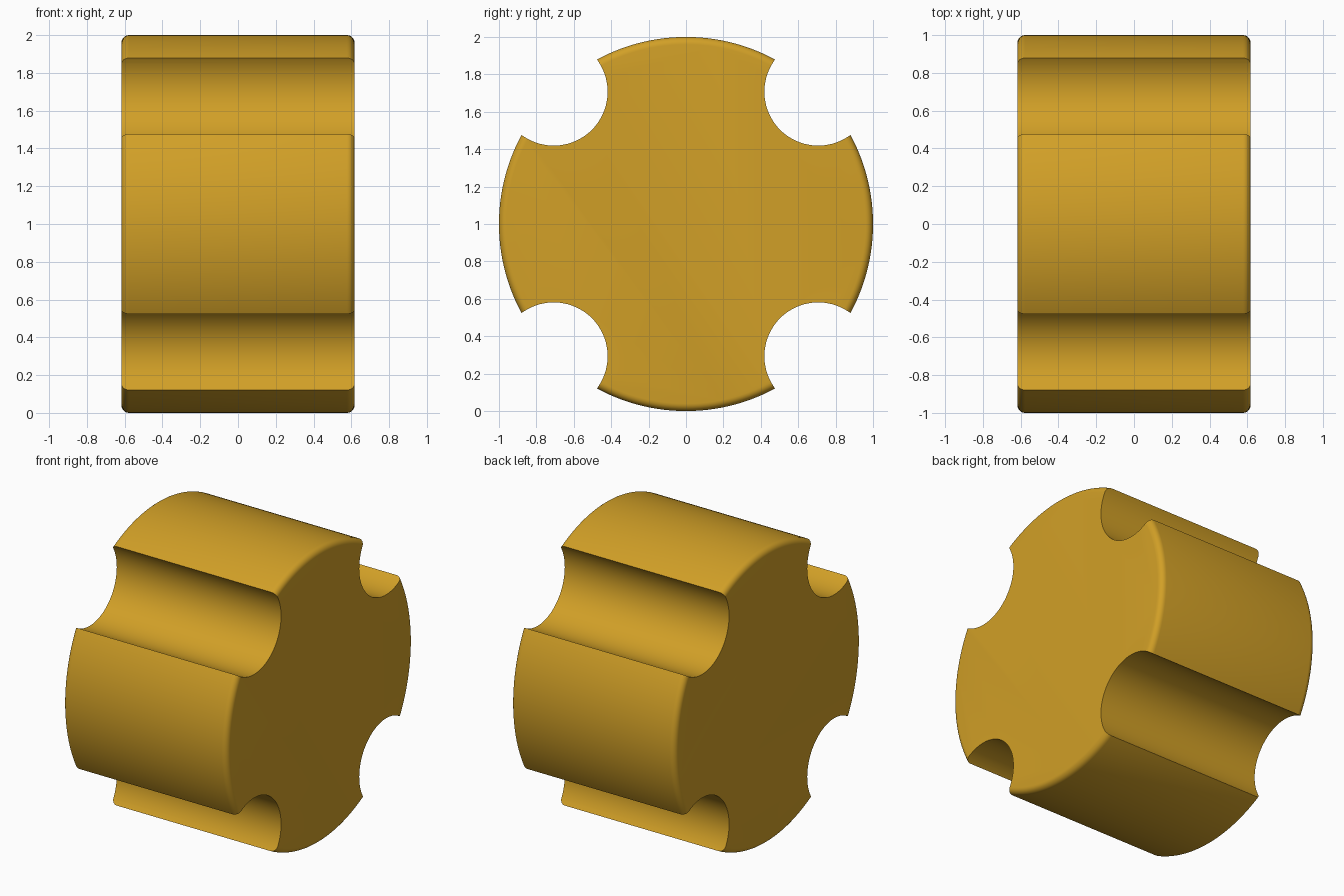
import bpy
from math import pi, cos, sin, radians

if "Cube" in bpy.data.objects:
    bpy.data.objects.remove(bpy.data.objects["Cube"])

HALF = 0.617      # half length along x
NOTCH_R = 0.288   # radius of the four scooped grooves
RIM = 0.04        # rounding of the outer rim


def rod(name, radius, length, y, z, sides):
    """Cylinder lying along the x axis."""
    bpy.ops.mesh.primitive_cylinder_add(vertices=sides, radius=radius, depth=length,
                                        location=(0, y, z), rotation=(0, pi / 2, 0))
    ob = bpy.context.object
    ob.name = name
    bpy.ops.object.transform_apply(location=True, rotation=True, scale=True)
    return ob


# Round body with softened rims
body = rod("grooved_drum", 1.0, 2 * HALF, 0, 1, 160)
bevel = body.modifiers.new("rim", 'BEVEL')
bevel.width = RIM
bevel.segments = 6
bevel.limit_method = 'ANGLE'
bevel.angle_limit = radians(60)

# Four grooves centred on the circumference at the diagonals
cutters = []
for i in range(4):
    a = pi / 4 + i * pi / 2
    cutter = rod("groove_cutter", NOTCH_R, 2 * HALF + 0.4, cos(a), 1 + sin(a), 96)
    cutter.hide_render = True
    cut = body.modifiers.new("groove", 'BOOLEAN')
    cut.operation = 'DIFFERENCE'
    cut.solver = 'EXACT'
    cut.object = cutter
    cutters.append(cutter)

# Apply the modifiers and remove the cutters
bpy.ops.object.select_all(action='DESELECT')
body.select_set(True)
bpy.context.view_layer.objects.active = body
for m in list(body.modifiers):
    bpy.ops.object.modifier_apply(modifier=m.name)
for c in cutters:
    bpy.data.objects.remove(c, do_unlink=True)

# Smooth shading with crisp groove edges, golden colour
bpy.ops.object.shade_smooth_by_angle(angle=radians(30))
gold = bpy.data.materials.new("gold")
gold.diffuse_color = (0.64, 0.35, 0.02, 1)
gold.use_nodes = True
gold.node_tree.nodes["Principled BSDF"].inputs["Base Color"].default_value = gold.diffuse_color
body.data.materials.clear()
body.data.materials.append(gold)
